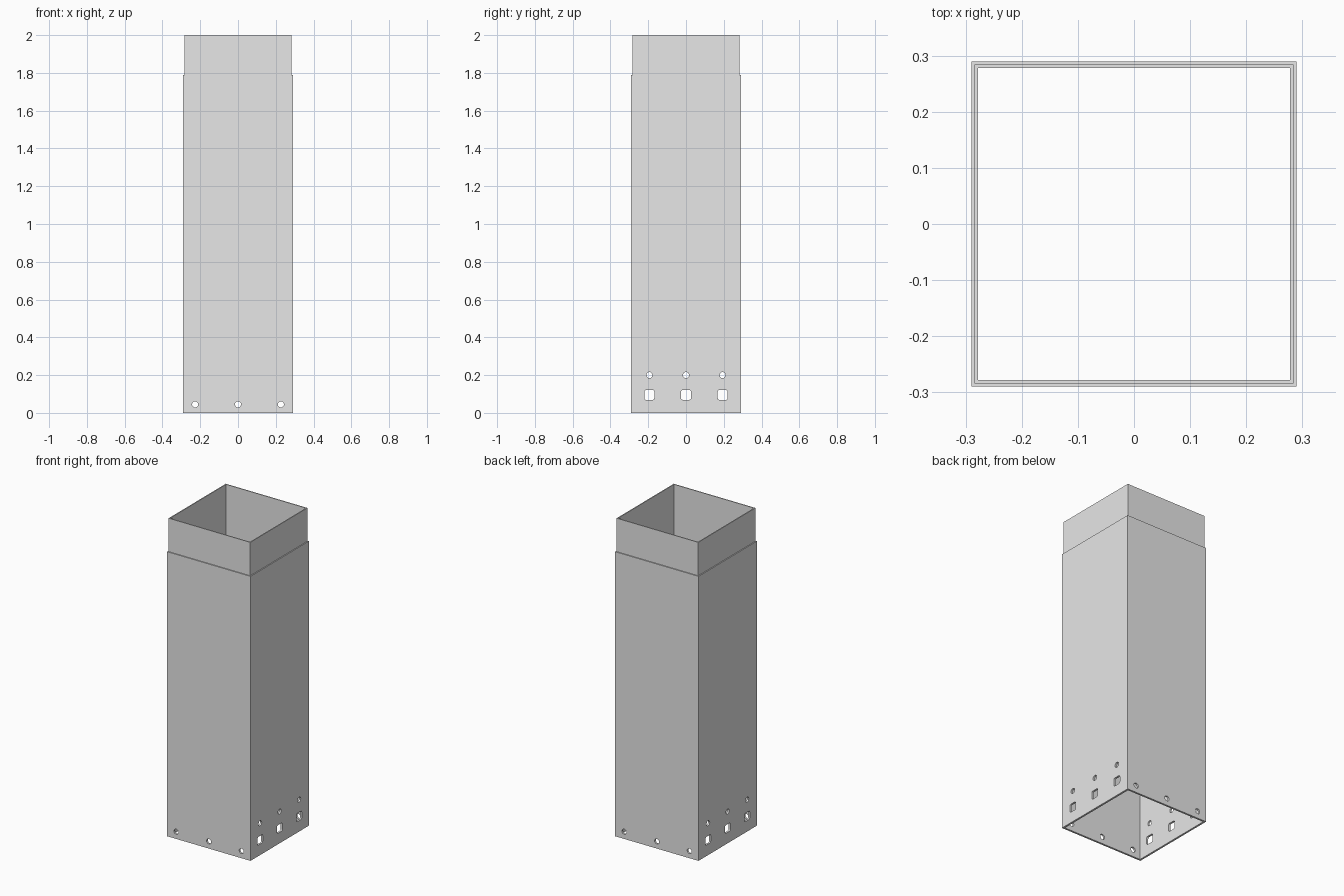
import bpy, bmesh
from math import pi, cos, sin
from mathutils import Matrix

cube = bpy.data.objects.get("Cube")
if cube:
    bpy.data.objects.remove(cube, do_unlink=True)

OUTER, SPIGOT, INNER = 0.29, 0.284, 0.278
SHOULDER, TOP = 1.79, 2.0

grey = bpy.data.materials.new("plain grey")
grey.use_nodes = True
grey.diffuse_color = (0.8, 0.8, 0.8, 1)
grey.node_tree.nodes["Principled BSDF"].inputs["Base Color"].default_value = (0.8, 0.8, 0.8, 1)


def make_object(name, bm):
    bmesh.ops.recalc_face_normals(bm, faces=bm.faces)
    mesh = bpy.data.meshes.new(name)
    bm.to_mesh(mesh)
    bm.free()
    mesh.materials.append(grey)
    obj = bpy.data.objects.new(name, mesh)
    bpy.context.collection.objects.link(obj)
    return obj


# Hollow square duct: a wall profile carried round four corners
profile = [(OUTER, 0), (OUTER, SHOULDER), (SPIGOT, SHOULDER),
           (SPIGOT, TOP), (INNER, TOP), (INNER, 0)]
corners = [(-1, -1), (1, -1), (1, 1), (-1, 1)]
bm = bmesh.new()
rings = [[bm.verts.new((sx * r, sy * r, z)) for sx, sy in corners] for r, z in profile]
for i, ring in enumerate(rings):
    following = rings[(i + 1) % len(rings)]
    for j in range(4):
        k = (j + 1) % 4
        bm.faces.new((ring[j], ring[k], following[k], following[j]))
duct = make_object("square_duct", bm)


# Rods that cut the holes through both opposite walls
def add_rod(bm, outline, frame):
    ends = [[bm.verts.new(frame @ Matrix.Translation((u, v, w)).translation)
             for u, v in outline] for w in (-0.5, 0.5)]
    n = len(outline)
    bm.faces.new(ends[0][::-1])
    bm.faces.new(ends[1])
    for i in range(n):
        j = (i + 1) % n
        bm.faces.new((ends[0][i], ends[0][j], ends[1][j], ends[1][i]))


def rounded_outline(half, radius, steps):
    """Square with rounded corners; a circle when half equals radius."""
    points = []
    flat = half - radius
    for q, (sx, sy) in enumerate([(1, 1), (-1, 1), (-1, -1), (1, -1)]):
        for s in range(steps + (flat > 0)):
            a = (q + s / steps) * pi / 2
            points.append((sx * flat + radius * cos(a), sy * flat + radius * sin(a)))
    return points


round_hole = rounded_outline(0.016, 0.016, 5)
square_hole = rounded_outline(0.026, 0.009, 4)
along_x = Matrix(((0, 0, 1, 0), (1, 0, 0, 0), (0, 1, 0, 0), (0, 0, 0, 1)))
along_y = Matrix(((1, 0, 0, 0), (0, 0, 1, 0), (0, 1, 0, 0), (0, 0, 0, 1)))

bm = bmesh.new()
for side in (-1, 0, 1):
    add_rod(bm, round_hole, Matrix.Translation((side * 0.227, 0, 0.045)) @ along_y)
    add_rod(bm, round_hole, Matrix.Translation((0, side * 0.194, 0.2)) @ along_x)
    add_rod(bm, square_hole, Matrix.Translation((0, side * 0.194, 0.095)) @ along_x)
cutter = make_object("hole_cutter", bm)
cutter.hide_render = True

# Cut the holes, keep the result and drop the cutter
cut = duct.modifiers.new("holes", "BOOLEAN")
cut.operation = "DIFFERENCE"
cut.solver = "EXACT"
cut.object = cutter
bpy.context.view_layer.update()
result = bpy.data.meshes.new_from_object(duct.evaluated_get(bpy.context.evaluated_depsgraph_get()))
duct.modifiers.clear()
duct.data = result
bpy.data.objects.remove(cutter, do_unlink=True)
